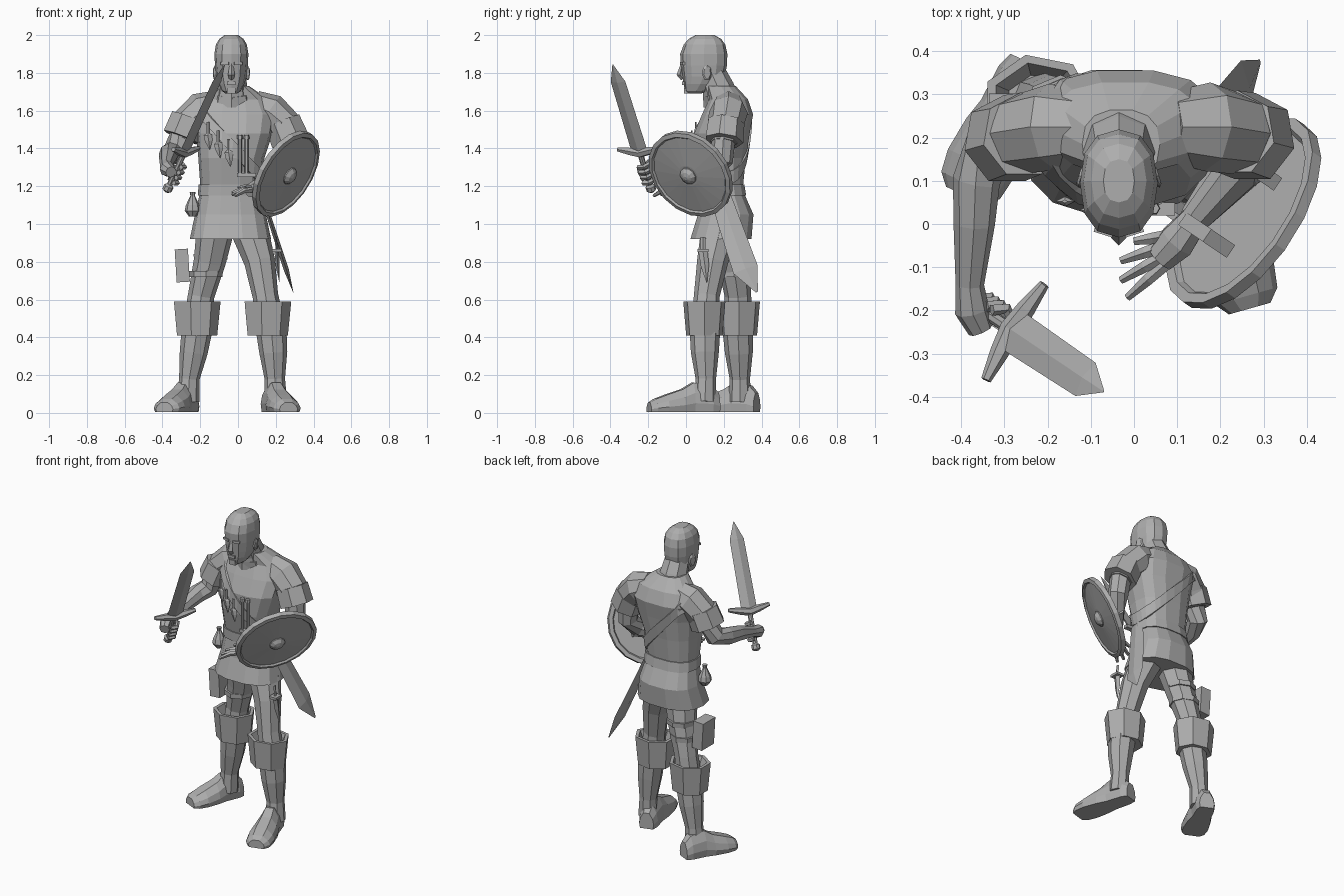
import bpy, bmesh, math
from mathutils import Vector, Matrix

cube = bpy.data.objects.get("Cube")
if cube:
    bpy.data.objects.remove(cube, do_unlink=True)

X, Y, Z = Vector((1, 0, 0)), Vector((0, 1, 0)), Vector((0, 0, 1))
GREY = (.42, .42, .42, 1)
grey = bpy.data.materials.new("plain grey")
grey.use_nodes = True
grey.diffuse_color = GREY
grey.node_tree.nodes["Principled BSDF"].inputs["Base Color"].default_value = GREY


def finish(name, bm):
    bmesh.ops.recalc_face_normals(bm, faces=bm.faces)
    mesh = bpy.data.meshes.new(name)
    bm.to_mesh(mesh)
    bm.free()
    mesh.materials.append(grey)
    obj = bpy.data.objects.new(name, mesh)
    bpy.context.collection.objects.link(obj)
    return obj


def loft(name, rings, closed=False):
    """Skin a list of point rings; cap the ends unless the rings form a loop."""
    bm = bmesh.new()
    rows = [[bm.verts.new(p) for p in ring] for ring in rings]
    count = len(rows[0])
    pairs = list(zip(rows, rows[1:]))
    if closed:
        pairs.append((rows[-1], rows[0]))
    for low, high in pairs:
        for i in range(count):
            j = (i + 1) % count
            bm.faces.new((low[i], low[j], high[j], high[i]))
    if not closed:
        bm.faces.new(rows[0])
        bm.faces.new(rows[-1])
    return finish(name, bm)


def boxy(value, power):
    return math.copysign(abs(value) ** power, value)


def circle(centre, axis, ref, wide, deep, sides, power=1):
    axis = axis.normalized()
    u = (ref - axis * ref.dot(axis)).normalized()
    v = axis.cross(u)
    angles = [math.tau * i / sides for i in range(sides)]
    return [centre + u * wide * boxy(math.cos(a), power) + v * deep * boxy(math.sin(a), power)
            for a in angles]


def tube(name, path, sides=8, ref=X, flat=1):
    """Tube through (x, y, z, radius) points; flat squashes it across ref."""
    pts = [Vector(p[:3]) for p in path]
    rings = []
    for i, p in enumerate(pts):
        along = pts[min(i + 1, len(pts) - 1)] - pts[max(i - 1, 0)]
        rings.append(circle(p, along, ref, path[i][3], path[i][3] * flat, sides))
    return loft(name, rings)


def lathe(name, origin, axis, profile, sides=8, ref=X, flat=1):
    """Turn (offset, radius) pairs about an axis."""
    origin = Vector(origin)
    axis = axis.normalized()
    return loft(name, [circle(origin + axis * d, axis, ref, r, r * flat, sides)
                       for d, r in profile])


def box(name, centre, size, turn=None):
    bm = bmesh.new()
    bmesh.ops.create_cube(bm, size=1)
    turn = turn or Matrix.Identity(4)
    bm.transform(Matrix.Translation(centre) @ turn @ Matrix.Diagonal((*size, 1)))
    return finish(name, bm)


# Torso: each section is height, centre x, centre y, half width, half depth
SECTIONS = [(.92, -.04, .185, .215, .165), (1.05, -.04, .21, .188, .15),
            (1.18, -.04, .19, .158, .112), (1.35, -.035, .18, .175, .14),
            (1.48, -.02, .19, .203, .15), (1.58, -.02, .22, .22, .138),
            (1.66, -.02, .225, .18, .105), (1.73, -.03, .185, .09, .08)]


def section(z):
    z = min(max(z, SECTIONS[0][0]), SECTIONS[-1][0])
    for a, b in zip(SECTIONS, SECTIONS[1:]):
        if z <= b[0]:
            t = (z - a[0]) / (b[0] - a[0])
            return [p + (q - p) * t for p, q in zip(a[1:], b[1:])]


def body_point(z, angle, grow=1.0):
    cx, cy, rx, ry = section(z)
    return Vector((cx + grow * rx * boxy(math.cos(angle), .8),
                   cy + grow * ry * boxy(math.sin(angle), .8), z))


def body_front(x, z):
    cx, cy, rx, ry = section(z)
    return cy - ry * max(0, 1 - abs((x - cx) / rx) ** 2.5) ** .4


def body_ring(z, grow=1.0, sides=14):
    return [body_point(z, math.tau * i / sides, grow) for i in range(sides)]


loft("tunic", [body_ring(s[0]) for s in SECTIONS])
loft("belt", [body_ring(z, g) for z, g in ((1.15, .9), (1.15, 1.05), (1.21, 1.05), (1.21, .9))])
lathe("collar", (-.03, .185, 1.66), Vector((0, -.35, 1)), [(0, .11), (.04, .1), (.04, .08)], 8, X, .85)

# Bandolier runs from the right shoulder to the left hip, all the way round
strap = []
for i in range(28):
    angle, z = math.tau * i / 28, 1.4
    for step in range(30):
        slope_z = 1.41 - 1.1 * (body_point(z, angle).x + .03)
        z += .3 * (min(slope_z, 1.66) - z)
    strap.append([body_point(z + dz, angle, g) for dz, g in
                  ((-.035, .95), (-.035, 1.05), (.035, 1.05), (.035, .95))])
loft("bandolier", strap, closed=True)

# Throwing knives hanging on the bandolier
for i in range(3):
    x, z = -.16 + .055 * i, 1.47 - .045 * i
    y = body_front(x, z) - .015
    tube("throwing_knife", [(x, y, z + .07, .008), (x, y, z + .01, .008), (x, y, z, .022),
                            (x + .005, y, z - .03, .02), (x + .01, y, z - .075, .002)], 4, X, .5)

# Upright hilts and a dagger guard on the belly
for x in (.01, .045):
    y = body_front(x, 1.35) - .012
    tube("belly_hilt", [(x, y, 1.27, .01), (x, y, 1.45, .01), (x, y, 1.45, .016), (x, y, 1.47, .014)], 6)
box("belly_guard", (.045, .035, 1.26), (.1, .03, .02))

# Head and neck
MID = -.035
HEAD = [(1.69, .045, .03, .035), (1.705, .055, .05, .06), (1.74, .075, .068, .088),
        (1.78, .093, .08, .112), (1.84, .095, .087, .122), (1.9, .094, .09, .125),
        (1.95, .098, .082, .11), (1.98, .1, .064, .086), (2, .1, .036, .05)]
loft("head", [circle(Vector((MID, y, z)), Z, X, w, d, 12, .85) for z, y, w, d in HEAD])
tube("neck", [(MID, .19, 1.64, .1), (MID, .17, 1.72, .085), (MID, .135, 1.8, .075)], 8)
tube("nose", [(MID, -.018, 1.85, .009), (MID, -.032, 1.79, .018), (MID, -.015, 1.77, .014)], 4)
box("lips", (MID, -.01, 1.745), (.045, .02, .018))
box("chin", (MID, .004, 1.705), (.045, .03, .03))
for side in (-1, 1):
    lathe("ear", (MID + side * .07, .105, 1.8), Vector((side, .3, 0)),
          [(0, .025), (.018, .042), (.024, .03)], 7, Z, .65)
    box("brow", (MID + side * .034, -.015, 1.85), (.045, .02, .014),
        Matrix.Rotation(side * .3, 4, 'Z'))

# Legs, boots, folded boot cuffs
LEGS = {
    "right": [(-.12, .22, .97, .1), (-.15, .25, .8, .085), (-.195, .275, .62, .07),
              (-.22, .275, .42, .08), (-.235, .28, .32, .074), (-.258, .285, .18, .054),
              (-.265, .285, .06, .06)],
    "left": [(.06, .18, .97, .1), (.115, .14, .8, .082), (.145, .11, .62, .068),
             (.178, .1, .42, .08), (.187, .1, .32, .074), (.195, .105, .18, .054),
             (.2, .1, .06, .06)]}
CUFFS = {"right": (-.222, .28, .41), "left": (.152, .097, .41)}
FEET = {"right": ((-.245, .375), (-.42, -.9), .9), "left": ((.165, .17), (.27, -.96), 1)}
CUFF_SHAPE = [(0, .08), (0, .112), (.18, .13), (.18, .108), (.1, .075)]
FOOT_SHAPE = [(0, .045, .1), (.04, .058, .14), (.14, .062, .155), (.2, .075, .12),
              (.29, .083, .09), (.35, .075, .068), (.38, .05, .05)]
for side in LEGS:
    tube(side + "_leg", LEGS[side], 8)
    lathe(side + "_boot_cuff", CUFFS[side], Z, CUFF_SHAPE, 7, X, .88)
    (hx, hy), (dx, dy), size = FEET[side]
    along = Vector((dx, dy, 0)).normalized()
    across = along.cross(Z)
    rings = []
    for d, w, h in FOOT_SHAPE:
        heel = Vector((hx, hy, .005)) + along * d * size
        outline = [(-.9, 0), (.9, 0), (1, .3), (.85, .65), (.4, 1), (-.4, 1), (-.85, .65), (-1, .3)]
        rings.append([heel + across * w * a + Z * h * b for a, b in outline])
    loft(side + "_foot", rings)

# Arms, sleeves and turned-back sleeve bands
ARMS = {
    "right": [(-.285, .2, 1.5, .065), (-.335, .18, 1.39, .06), (-.365, .1, 1.37, .055),
              (-.37, 0, 1.35, .048), (-.38, -.14, 1.31, .033), (-.375, -.2, 1.29, .04),
              (-.355, -.245, 1.275, .03)],
    "left": [(.265, .2, 1.48, .065), (.28, .19, 1.34, .06), (.25, .13, 1.27, .055),
             (.14, .01, 1.21, .035), (.1, -.04, 1.19, .045), (.06, -.08, 1.175, .035)]}
SLEEVES = {"right": [(-.1, .225, 1.63, .08), (-.19, .225, 1.6, .1), (-.255, .21, 1.54, .094), (-.29, .2, 1.45, .07)],
           "left": [(.08, .225, 1.63, .08), (.17, .225, 1.59, .103), (.235, .21, 1.53, .095), (.27, .2, 1.43, .07)]}
BANDS = {"right": ((-.258, .205, 1.56), Vector((-.35, -.1, -.9))),
         "left": ((.235, .21, 1.54), Vector((.38, -.1, -.9)))}
for side in ARMS:
    tube(side + "_arm", ARMS[side], 8, Z if side == "right" else Y)
    tube(side + "_sleeve", SLEEVES[side], 8, Y)
    lathe(side + "_sleeve_band", BANDS[side][0], BANDS[side][1],
          [(0, .08), (0, .1), (.11, .105), (.11, .07)], 7, Y)

# Sword raised in the right hand
pommel, tip = Vector((-.38, -.18, 1.17)), Vector((-.07, -.388, 1.845))
axis = (tip - pommel).normalized()
guard_way = Vector((.13, .22, 0))
guard_way = (guard_way - axis * guard_way.dot(axis)).normalized()
length = (tip - pommel).length
guard = pommel + axis * .235
lathe("sword_grip", pommel, axis, [(0, .012), (.01, .026), (.035, .026), (.045, .015), (.23, .015)], 8)
lathe("sword_blade", guard, axis, [(0, .05), (length - .34, .045), (length - .235, .002)], 4, guard_way, .25)
tube("sword_guard", [(*(guard + guard_way * d + axis * abs(d) * .2), r) for d, r in
                     ((-.13, .012), (-.06, .022), (0, .026), (.06, .022), (.13, .012))], 6, axis)
out = axis.cross(guard_way)
for i in range(4):
    knuckle = pommel + axis * (.07 + .032 * i)
    curl = [-.6 + 1.1 * k for k in range(4)]
    tube("gripping_finger", [(*(knuckle + (guard_way * math.sin(a) - out * math.cos(a)) * .034), .014)
                             for a in curl], 5, axis)

# Open left hand
for x, y, z in ((0, -.04, 1.19), (-.03, -.085, 1.165), (-.03, -.13, 1.155), (-.015, -.17, 1.15)):
    root = Vector((.09, -.05 + (y + .1) * .4, 1.18))
    bend = root.lerp(Vector((x, y, z)), .55) + Z * .012
    tube("open_finger", [(*root, .016), (*bend, .014), (x, y, z, .009)], 5, Z)

# Round shield with rim, boss and two inner grips
facing = Vector((.735, -.5, -.46)).normalized()
middle = Vector((.264, .018, 1.26))
lathe("shield", middle, facing, [(-.015, .215), (-.028, .225), (-.028, .25), (0, .25), (.006, .228),
                                 (-.004, .22), (.012, .06)], 18)
lathe("shield_boss", middle, facing, [(0, .05), (.018, .048), (.035, .03), (.042, .01)], 10)
turn = facing.to_track_quat('Z', 'Y').to_matrix().to_4x4()
grip_way = Vector((.56, .8, .02)).normalized()
for d in (-.09, .1):
    box("shield_grip", middle - facing * .06 + grip_way * d, (.035, .15, .075), turn)

# Sheathed blade at the left hip
tube("sheathed_blade", [(.11, .16, 1.22, .05), (.17, .225, 1.02, .06), (.255, .315, .76, .068),
                        (.292, .375, .64, .006)], 4, Y, .2)

# Purse on the belt, thigh pouch with straps, small thigh dagger
lathe("belt_purse", (-.24, .15, 1.04), Z, [(0, .02), (.03, .042), (.06, .036), (.11, .012), (.13, .016)], 8)
box("thigh_pouch", (-.295, .24, .78), (.07, .125, .175), Matrix.Rotation(-.06, 4, 'Y'))
for z, x in ((.83, -.145), (.74, -.17)):
    lathe("thigh_strap", (x, .255, z - .02), Z, [(0, .075), (0, .088), (.03, .09), (.03, .075)], 8)
tube("thigh_dagger", [(.2, .09, .93, .012), (.205, .09, .86, .012), (.205, .09, .855, .024),
                      (.21, .1, .78, .022), (.22, .11, .69, .002)], 4, Y, .5)
box("thigh_dagger_guard", (.205, .09, .86), (.05, .06, .015))
